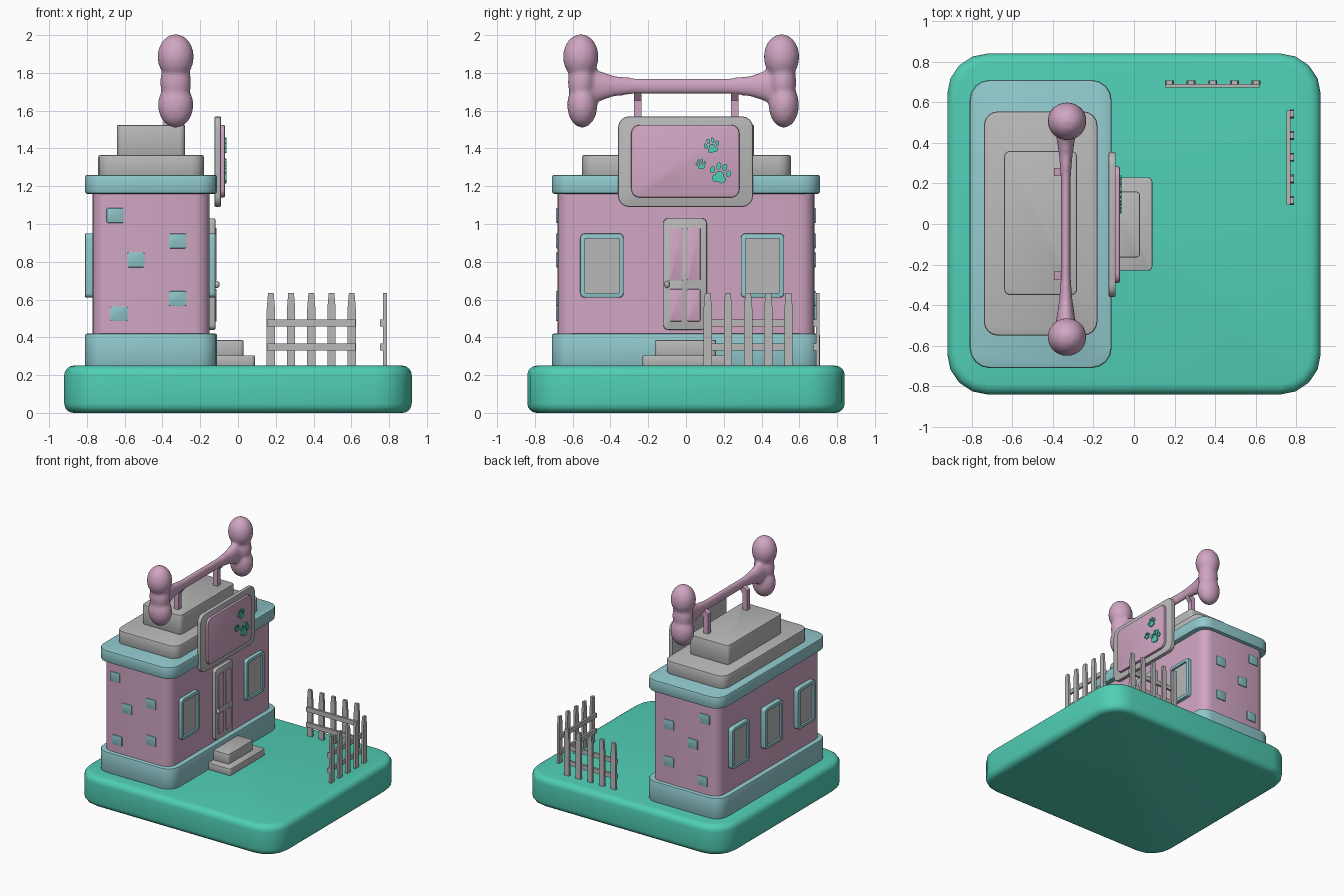
import bpy, bmesh, math
from mathutils import Matrix, Vector

cube = bpy.data.objects.get("Cube")
if cube:
    bpy.data.objects.remove(cube, do_unlink=True)


def material(name, rgb):
    m = bpy.data.materials.new(name)
    m.use_nodes = True
    m.diffuse_color = (*rgb, 1)
    m.node_tree.nodes["Principled BSDF"].inputs["Base Color"].default_value = (*rgb, 1)
    return m


TEAL = material("teal", (0.08, 0.62, 0.46))
PINK = material("dusty pink", (0.63, 0.38, 0.54))
BLUE = material("pale blue", (0.28, 0.58, 0.61))
GREY = material("light grey", (0.48, 0.48, 0.48))


def finish(bm, name, *mats):
    bmesh.ops.recalc_face_normals(bm, faces=bm.faces)
    mesh = bpy.data.meshes.new(name)
    bm.to_mesh(mesh)
    bm.free()
    for m in mats:
        mesh.materials.append(m)
    ob = bpy.data.objects.new(name, mesh)
    bpy.context.collection.objects.link(ob)
    bpy.ops.object.select_all(action='DESELECT')
    ob.select_set(True)
    bpy.context.view_layer.objects.active = ob
    bpy.ops.object.shade_smooth_by_angle(angle=math.radians(35))
    return ob


def slab_mesh(x, y, z, axis, corner, edge, segs=4, edge_segs=2):
    """Box between ranges, corners rounded around one axis, then cap rims bevelled."""
    bm = bmesh.new()
    bmesh.ops.create_cube(bm, size=1)
    for v in bm.verts:
        v.co = [lo + (c + 0.5) * (hi - lo) for c, (lo, hi) in zip(v.co, (x, y, z))]
    if corner:
        along = [e for e in bm.edges
                 if abs((e.verts[0].co - e.verts[1].co).normalized()[axis]) > 0.9]
        bmesh.ops.bevel(bm, geom=along, offset=corner, segments=segs, profile=0.5,
                        affect='EDGES', clamp_overlap=True)
    if edge:
        bm.normal_update()
        caps = [f for f in bm.faces if abs(f.normal[axis]) > 0.99]
        rims = list({e for f in caps for e in f.edges})
        bmesh.ops.bevel(bm, geom=rims, offset=edge, segments=edge_segs, profile=0.5,
                        affect='EDGES', clamp_overlap=True)
    return bm


def slab(name, mat, x, y, z, axis=2, corner=0.0, edge=0.0, segs=4, edge_segs=2):
    return finish(slab_mesh(x, y, z, axis, corner, edge, segs, edge_segs), name, mat)


def window(name, y, side):
    """Blue frame with a recessed grey pane, facing +x or -x."""
    x = (-0.17, -0.12) if side > 0 else (-0.81, -0.75)
    bm = slab_mesh(x, (y - 0.115, y + 0.115), (0.61, 0.95), 0, 0.025, 0.006)
    bm.normal_update()
    face = max(bm.faces, key=lambda f: f.normal.x * side * f.calc_area())
    bmesh.ops.inset_region(bm, faces=[face], thickness=0.02)
    walls = bmesh.ops.extrude_discrete_faces(bm, faces=[face])["faces"]
    for f in walls:
        f.material_index = 1
        bmesh.ops.translate(bm, verts=f.verts, vec=(-0.015 * side, 0, 0))
    finish(bm, name, BLUE, GREY)


def prism(name, mat, pts, axis, start, depth):
    """Extrude a 2D outline along x (0) or y (1)."""
    bm = bmesh.new()
    put = (lambda a, b: (start, a, b)) if axis == 0 else (lambda a, b: (a, start, b))
    face = bm.faces.new([bm.verts.new(put(a, b)) for a, b in pts])
    new = bmesh.ops.extrude_face_region(bm, geom=[face])["geom"]
    vec = [0, 0, 0]
    vec[axis] = depth
    bmesh.ops.translate(bm, vec=vec, verts=[g for g in new if isinstance(g, bmesh.types.BMVert)])
    return finish(bm, name, mat)


# Ground and building tiers
slab("ground_base", TEAL, (-0.92, 0.92), (-0.84, 0.84), (0, 0.25), corner=0.2, edge=0.05, edge_segs=4)
slab("plinth", BLUE, (-0.81, -0.11), (-0.71, 0.71), (0.24, 0.42), corner=0.1, edge=0.012)
slab("wall_body", PINK, (-0.77, -0.15), (-0.68, 0.68), (0.41, 1.17), corner=0.08)
slab("cornice", BLUE, (-0.81, -0.11), (-0.71, 0.71), (1.16, 1.26), corner=0.1, edge=0.012)
slab("lower_roof", GREY, (-0.74, -0.18), (-0.55, 0.555), (1.25, 1.365), corner=0.07, edge=0.01)
slab("upper_roof", GREY, (-0.64, -0.28), (-0.35, 0.36), (1.36, 1.525), corner=0.03, edge=0.008)

# Steps
slab("lower_step", GREY, (-0.12, 0.09), (-0.23, 0.23), (0.245, 0.305), corner=0.02, edge=0.006)
slab("upper_step", GREY, (-0.12, 0.03), (-0.165, 0.16), (0.30, 0.385), corner=0.02, edge=0.006)

# Windows
for i, y in enumerate((-0.445, 0.405)):
    window(f"entrance_window_{i + 1}", y, 1)
for i in range(3):
    window(f"rear_window_{i + 1}", (i - 1) * 0.43, -1)

# Door with four panels and a knob
slab("door", GREY, (-0.17, -0.12), (-0.12, 0.11), (0.44, 1.03), axis=0, corner=0.025, edge=0.006)
for y in (-0.053, 0.041):
    for z in ((0.485, 0.655), (0.70, 0.98)):
        slab("door_panel", PINK, (-0.122, -0.113), (y - 0.035, y + 0.035), z,
             axis=0, corner=0.006, edge=0.002)
bm = bmesh.new()
bmesh.ops.create_uvsphere(bm, u_segments=16, v_segments=10, radius=0.015,
                          matrix=Matrix.Translation((-0.112, -0.10, 0.68)) @ Matrix.Diagonal((1, 0.9, 1.3, 1)))
finish(bm, "door_knob", GREY)

# Accent bricks on both end walls
for side in (-1, 1):
    for x, z in ((-0.65, 1.045), (-0.32, 0.91), (-0.54, 0.81), (-0.32, 0.605), (-0.63, 0.525)):
        slab("accent_brick", BLUE, (x - 0.045, x + 0.045), sorted((side * 0.66, side * 0.688)),
             (z - 0.039, z + 0.039), axis=1, corner=0.006, edge=0.003, segs=2)

# Sign board
slab("sign_board", GREY, (-0.125, -0.09), (-0.36, 0.355), (1.09, 1.57), axis=0, corner=0.06, edge=0.008)
slab("sign_panel", PINK, (-0.095, -0.07), (-0.29, 0.283), (1.14, 1.525), axis=0, corner=0.045, edge=0.006)


def paw(name, y, z, size, tilt):
    """A wide pad and four toes as thin discs."""
    bm = bmesh.new()
    turn = Matrix.Translation((-0.067, y, z)) @ Matrix.Rotation(tilt, 4, 'X')
    discs = [(-0.25, -0.45, 0.38, 0.36), (0.25, -0.45, 0.38, 0.36), (0, -0.1, 0.4, 0.38),
             (-0.75, 0.2, 0.22, 0.32), (-0.28, 0.68, 0.22, 0.34),
             (0.28, 0.68, 0.22, 0.34), (0.75, 0.2, 0.22, 0.32)]
    for a, b, ra, rb in discs:
        m = (turn @ Matrix.Translation((0, a * size, b * size))
             @ Matrix.Diagonal((1, ra * size, rb * size, 1)) @ Matrix.Rotation(math.pi / 2, 4, 'Y'))
        bmesh.ops.create_cone(bm, cap_ends=True, segments=14, radius1=1, radius2=1, depth=0.012, matrix=m)
    finish(bm, name, TEAL)


paw("paw_print_upper", 0.137, 1.412, 0.043, 0.25)
paw("paw_print_small", 0.08, 1.315, 0.029, 0.2)
paw("paw_print_lower", 0.18, 1.265, 0.058, -0.25)

# Bone posts, leaning over to the bone at the top
for y in (-0.275, 0.237):
    prism("bone_post", PINK, [(-0.395, 1.5), (-0.355, 1.5), (-0.355, 1.655), (-0.325, 1.69),
                              (-0.335, 1.73), (-0.395, 1.69)], 1, y, 0.04)

# Bone: ellipsoid knuckles and a flared shaft fused into one surface
bm = bmesh.new()
for y, lean in ((-0.553, 0.004), (0.512, 0.006)):
    for z, dy, r in ((1.885, -1, (0.096, 0.094, 0.12)), (1.75, 0, (0.082, 0.072, 0.12)),
                     (1.63, 1, (0.094, 0.08, 0.12))):
        bmesh.ops.create_uvsphere(bm, u_segments=24, v_segments=16, radius=1, matrix=Matrix.Translation(
            (-0.33, y + dy * lean, z)) @ Matrix.Diagonal((*r, 1)))
rings = []
for y, rx, rz in ((-0.55, 0.06, 0.1), (-0.46, 0.046, 0.082), (-0.38, 0.034, 0.055), (-0.26, 0.024, 0.042),
                  (0.22, 0.024, 0.042), (0.34, 0.034, 0.055), (0.42, 0.046, 0.082), (0.51, 0.06, 0.1)):
    rings.append([bm.verts.new((-0.336 + rx * math.cos(a), y, 1.73 + rz * math.sin(a)))
                  for a in (math.tau * k / 16 for k in range(16))])
for p, q in zip(rings, rings[1:]):
    for k in range(16):
        bm.faces.new((p[k - 1], p[k], q[k], q[k - 1]))
bm.faces.new(rings[0])
bm.faces.new(rings[-1])
bone = finish(bm, "bone", PINK)
fuse = bone.modifiers.new("fuse", 'REMESH')
fuse.mode = 'VOXEL'
fuse.voxel_size = 0.012
fuse.use_smooth_shade = True
soft = bone.modifiers.new("soften", 'SMOOTH')
soft.factor = 0.5
soft.iterations = 6


def fence(name, axis, start, face):
    """Five tapered pickets with two rails behind; axis is the picket depth direction."""
    for i in range(5):
        c = start + 0.107 * i
        prism(f"{name}_picket", GREY, [(c - 0.022, 0.245), (c + 0.022, 0.245), (c + 0.022, 0.55),
                                       (c + 0.015, 0.635), (c - 0.015, 0.635), (c - 0.022, 0.55)],
              axis, face, 0.02)
    for z in (0.33, 0.457):
        run, depth = (start - 0.02, start + 0.447), (face - 0.016, face + 0.002)
        x, y = (depth, run) if axis == 0 else (run, depth)
        slab(f"{name}_rail", GREY, x, y, (z, z + 0.038))


fence("back_fence", 1, 0.174, 0.688)
fence("side_fence", 0, 0.115, 0.768)
